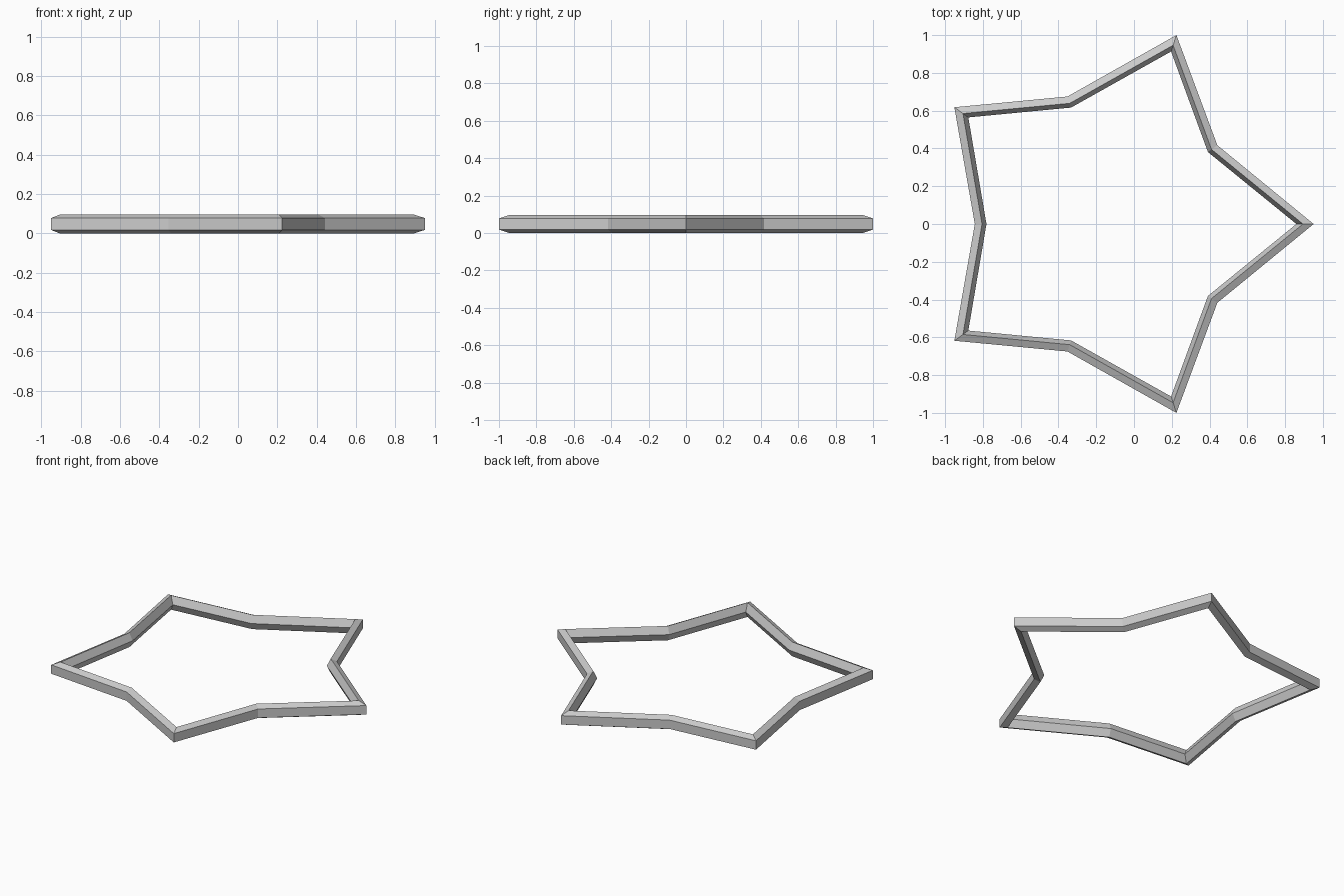
import bpy, bmesh
from math import cos, sin, pi

if "Cube" in bpy.data.objects:
    bpy.data.objects.remove(bpy.data.objects["Cube"])

MAJOR, MINOR = 1.0106, 0.0505     # ring radius and tube radius
CENTRE_X = -0.1004                # shift that centres the star's bounds
NOTCH_SCALE, NOTCH_X = 0.675, -0.133
HEIGHT = MINOR * sin(0.6 * pi)    # half height of the pentagon tube

bm = bmesh.new()

# Ten pentagon sections, flat side outward; every second one is pulled inward
rings = []
for i in range(10):
    a = i * pi / 5
    s, cx = (NOTCH_SCALE, NOTCH_X) if i % 2 else (1.0, CENTRE_X)
    ring = []
    for j in range(5):
        t = pi / 5 + j * 2 * pi / 5
        r = (MAJOR + MINOR * cos(t)) * s
        ring.append(bm.verts.new((cx + r * cos(a), r * sin(a), HEIGHT + MINOR * sin(t))))
    rings.append(ring)

# Join neighbouring sections into a closed tube
for i in range(10):
    p, q = rings[i], rings[(i + 1) % 10]
    for j in range(5):
        k = (j + 1) % 5
        bm.faces.new((p[j], q[j], q[k], p[k]))
bmesh.ops.recalc_face_normals(bm, faces=bm.faces)

mesh = bpy.data.meshes.new("star_frame")
bm.to_mesh(mesh)
bm.free()
bpy.context.collection.objects.link(bpy.data.objects.new("star_frame", mesh))
